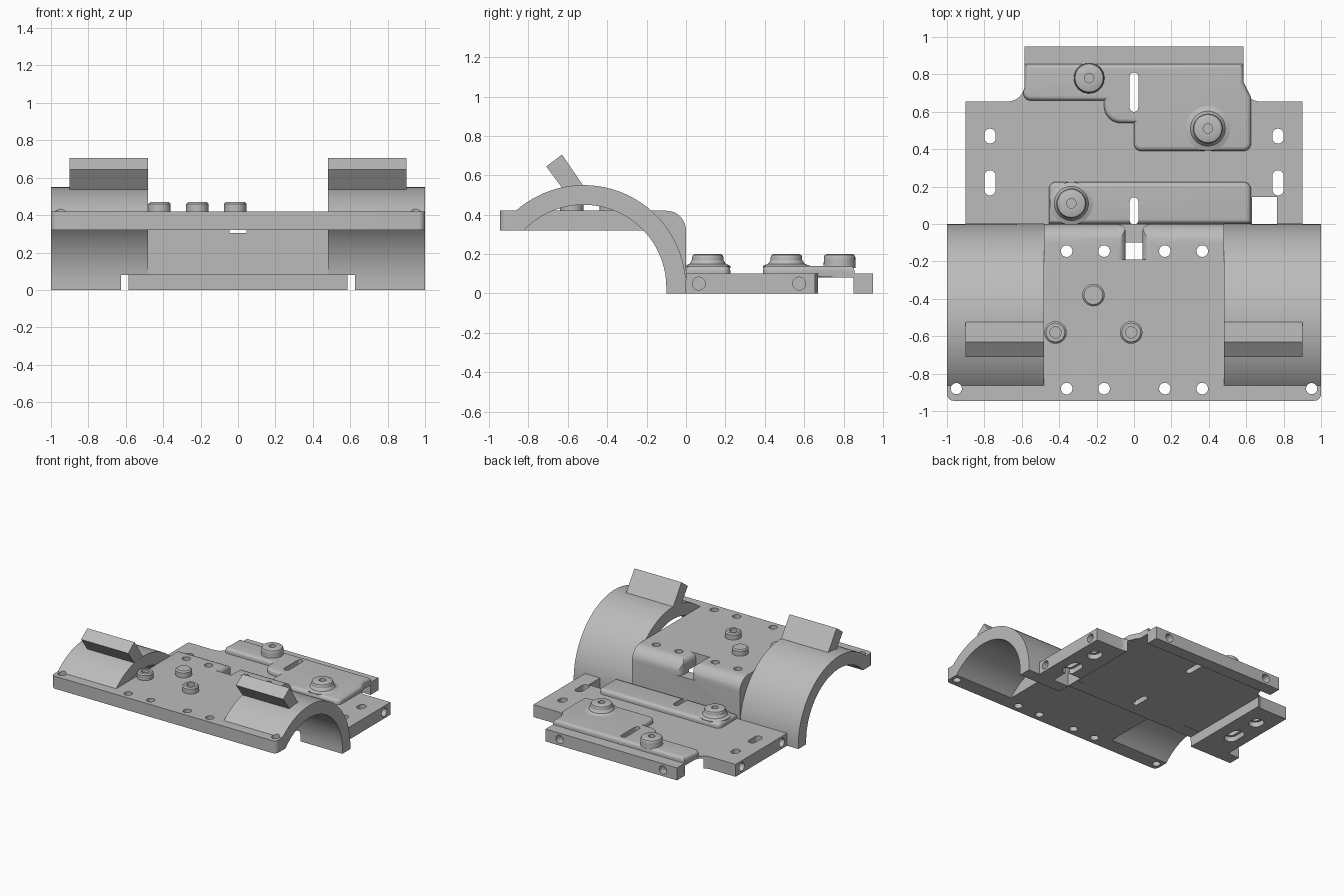
import bpy, bmesh, math
from mathutils import Vector

if "Cube" in bpy.data.objects:
    bpy.data.objects.remove(bpy.data.objects["Cube"], do_unlink=True)

GREY = (0.5, 0.5, 0.5, 1)
metal = bpy.data.materials.new("plain_grey")
metal.use_nodes = True
metal.diffuse_color = GREY
metal.node_tree.nodes["Principled BSDF"].inputs["Base Color"].default_value = GREY


def rounded(pts, steps=8):
    """Polygon whose (x, y, radius) corners become circular arcs."""
    out = []
    for i, p in enumerate(pts):
        b = Vector(p[:2])
        if len(p) < 3:
            out.append(b)
            continue
        u = (Vector(pts[i - 1][:2]) - b).normalized()
        v = (Vector(pts[(i + 1) % len(pts)][:2]) - b).normalized()
        half = u.angle(v) / 2
        a, c, w = b + u * p[2] / math.tan(half), b + v * p[2] / math.tan(half), math.sin(half)
        for k in range(steps + 1):
            t = k / steps
            m = (1 - t) ** 2, 2 * w * t * (1 - t), t * t
            out.append((a * m[0] + b * m[1] + c * m[2]) / sum(m))
    return out


def finish(name, bm):
    bmesh.ops.recalc_face_normals(bm, faces=bm.faces)
    me = bpy.data.meshes.new(name)
    bm.to_mesh(me)
    bm.free()
    ob = bpy.data.objects.new(name, me)
    bpy.context.collection.objects.link(ob)
    me.materials.append(metal)
    return ob


def prism(name, pts, axis, lo, hi, bevel=0, pick=None):
    """Extrude a polygon along an axis; optionally bevel the picked edges."""
    place = {"x": lambda p, t: (t, p[0], p[1]),
             "y": lambda p, t: (p[0], t, p[1]),
             "z": lambda p, t: (p[0], p[1], t)}[axis]
    bm = bmesh.new()
    rings = [[bm.verts.new(place(p, t)) for p in pts] for t in (lo, hi)]
    for r in rings:
        bm.faces.new(r)
    n = len(pts)
    for i in range(n):
        j = (i + 1) % n
        bm.faces.new((rings[0][i], rings[0][j], rings[1][j], rings[1][i]))
    if bevel:
        bmesh.ops.recalc_face_normals(bm, faces=bm.faces)
        edges = [e for e in bm.edges if all(pick(v.co) for v in e.verts)]
        bmesh.ops.bevel(bm, geom=edges, offset=bevel, segments=5, profile=0.5,
                        affect='EDGES', clamp_overlap=True)
    return finish(name, bm)


def rect(x0, x1, y0, y1):
    return [(x0, y0), (x1, y0), (x1, y1), (x0, y1)]


def box(x0, x1, y0, y1, z0, z1):
    return prism("cutter", rect(x0, x1, y0, y1), "z", z0, z1)


def slot(x, y, r, length, z0, z1, axis="z"):
    """Stadium-shaped cutter; length 0 gives a round hole."""
    h, pts = length / 2, []
    for k in range(24):
        a = 2 * math.pi * (k + 0.5) / 24
        pts.append((x + r * math.cos(a), y + r * math.sin(a) + (h if math.sin(a) > 0 else -h)))
    return prism("cutter", pts, axis, z0, z1)


def cut(ob, cutters):
    for c in cutters:
        m = ob.modifiers.new("cut", 'BOOLEAN')
        m.operation, m.solver, m.object = 'DIFFERENCE', 'EXACT', c
    bpy.context.view_layer.update()
    dg = bpy.context.evaluated_depsgraph_get()
    me = bpy.data.meshes.new_from_object(ob.evaluated_get(dg))
    ob.modifiers.clear()
    ob.data = me
    for c in cutters:
        bpy.data.objects.remove(c, do_unlink=True)
    return ob


def lathe(name, x, y, profile, sides=32):
    bm = bmesh.new()
    vs = [bm.verts.new((r, 0, z)) for r, z in profile]
    es = [bm.edges.new(p) for p in zip(vs, vs[1:])]
    bmesh.ops.spin(bm, geom=vs + es, cent=(0, 0, 0), axis=(0, 0, 1),
                   angle=2 * math.pi, steps=sides, use_duplicate=False)
    bmesh.ops.remove_doubles(bm, verts=bm.verts, dist=1e-5)
    ob = finish(name, bm)
    ob.location = (x, y, 0)
    return ob


parts = []

# Raised centre plate with its bent-down rear wall
bench = prism("raised_plate", rounded([(-.945, .32), (-.945, .42), (0, .42, .1), (0, .08),
                                       (-.1, .08), (-.1, .32)]), "x", -.48, .48)
holes = [slot(x, y, .031, 0, .2, .5) for x in (-.36, -.16, .165, .365) for y in (-.145, -.88)]


def flare(top, edge, low):
    side = [(.09, top), (.09, edge), (.045, edge, .044), (.045, low)]
    return rounded(side + [(-p[0], *p[1:]) for p in reversed(side)])


holes += [prism("cutter", flare(.5, .42, .305), "y", -.19, .1),
          prism("cutter", flare(.1, 0, -.12), "z", .305, .5)]
parts.append(cut(bench, holes))

# Arched saddles with front ledges and slanted stops
CY, CZ, RO, RI = -.52, .03, .52, .42


def arc(r, z_front):
    a0 = math.pi - math.asin((z_front - CZ) / r)
    return [(CY + r * math.cos(a0 * (1 - k / 40)), CZ + r * math.sin(a0 * (1 - k / 40)))
            for k in range(41)]


saddle = [(-.945, .32), (-.945, .42)] + arc(RO, .42) + [(0, 0), (-.1, 0)] + arc(RI, .32)[::-1]
for side, s in (("left", 1), ("right", -1)):
    arch = prism(side + "_arch", saddle, "x", s * .48, s * 1.0, .035,
                 lambda co: abs(co.x) > .99 and co.y < -.94)
    inner = box(*sorted((s * .4, s * .625)), -.3, .1, -.1, .08)
    parts.append(cut(arch, [inner, slot(s * .95, -.88, .03, 0, .2, .5)]))
    stop = [(-.71, .645), (-.63, .705), (-.51, .53), (-.595, .49)]
    parts.append(prism(side + "_stop", stop, "x", s * .4805, s * .9))

# Low base: side wings, thin centre sheet and rear lip
half = [(.9, 0), (.9, .655), (.585, .655, .09), (.585, .95)]
base = prism("base_plate", rounded(half + [(-p[0], *p[1:]) for p in reversed(half)]), "z", 0, .1)
cuts = [box(-.625, .625, -.2, .85, -.1, .08), box(.63, .765, -.1, .145, -.1, .2)]
for s in (1, -1):
    for y, length in ((.47, .02), (.22, .075)):
        cuts += [slot(s * .77, y, .03, length, -.1, .2),
                 slot(s * .77, y, .05, length, -.1, .04)]
    cuts += [slot(y, .05, .033, 0, s * .8, s * 1.0, "x") for y in (.065, .575)]
    cuts.append(slot(s * .46, .05, .033, 0, .89, 1.0, "y"))


def centre_slots():
    return [slot(0, .07, .023, .1, -.1, .3), slot(0, .705, .023, .165, -.1, .3)]


parts.append(cut(base, cuts + centre_slots()))


# Raised pads on the base, rounded along the top
def on_top(co):
    return co.z > .139


front_pad = rounded([(-.455, .001), (.625, .001), (.625, .225, .04), (-.455, .225, .04)])
rear_pad = rounded([(-.6, .66, .04), (-.16, .66), (-.16, .54, .09), (0, .54), (0, .39, .04),
                    (.625, .39, .04), (.625, .68), (.585, .76), (.585, .855),
                    (-.585, .855), (-.585, .74)])
for name, outline in (("front_pad", front_pad), ("rear_pad", rear_pad)):
    pad = prism(name, outline, "z", .085, .14, .025, on_top)
    parts.append(cut(pad, centre_slots()))

# Flared screw bosses on the pads
for name, x, y, foot in (("front_boss", -.335, .11, .115), ("rear_right_boss", -.24, .78, .082),
                         ("rear_left_boss", .395, .51, .12)):
    mid = (foot + .16) / 3
    parts.append(lathe(name, x, y, [(foot, .13), (foot, .14), (mid, .15), (.08, .17), (.08, .185),
                                    (.075, .195), (.065, .2), (.025, .2), (.025, .16), (0, .16)]))

# Studs on the raised plate, two of them hollow
for name, x, y, depth in (("right_stud", -.42, -.58, .43), ("middle_stud", -.015, -.58, .43),
                          ("rear_stud", -.217, -.38, .47)):
    rim = [(.06, .41), (.06, .46), (.05, .47)]
    parts.append(lathe(name, x, y, rim + ([(.03, .47), (.03, depth)] if depth < .47 else []) + [(0, depth)]))

# Smooth curved areas while keeping hard edges
bpy.ops.object.select_all(action='DESELECT')
for ob in parts:
    ob.select_set(True)
bpy.context.view_layer.objects.active = parts[0]
bpy.ops.object.shade_smooth_by_angle(angle=math.radians(30))
